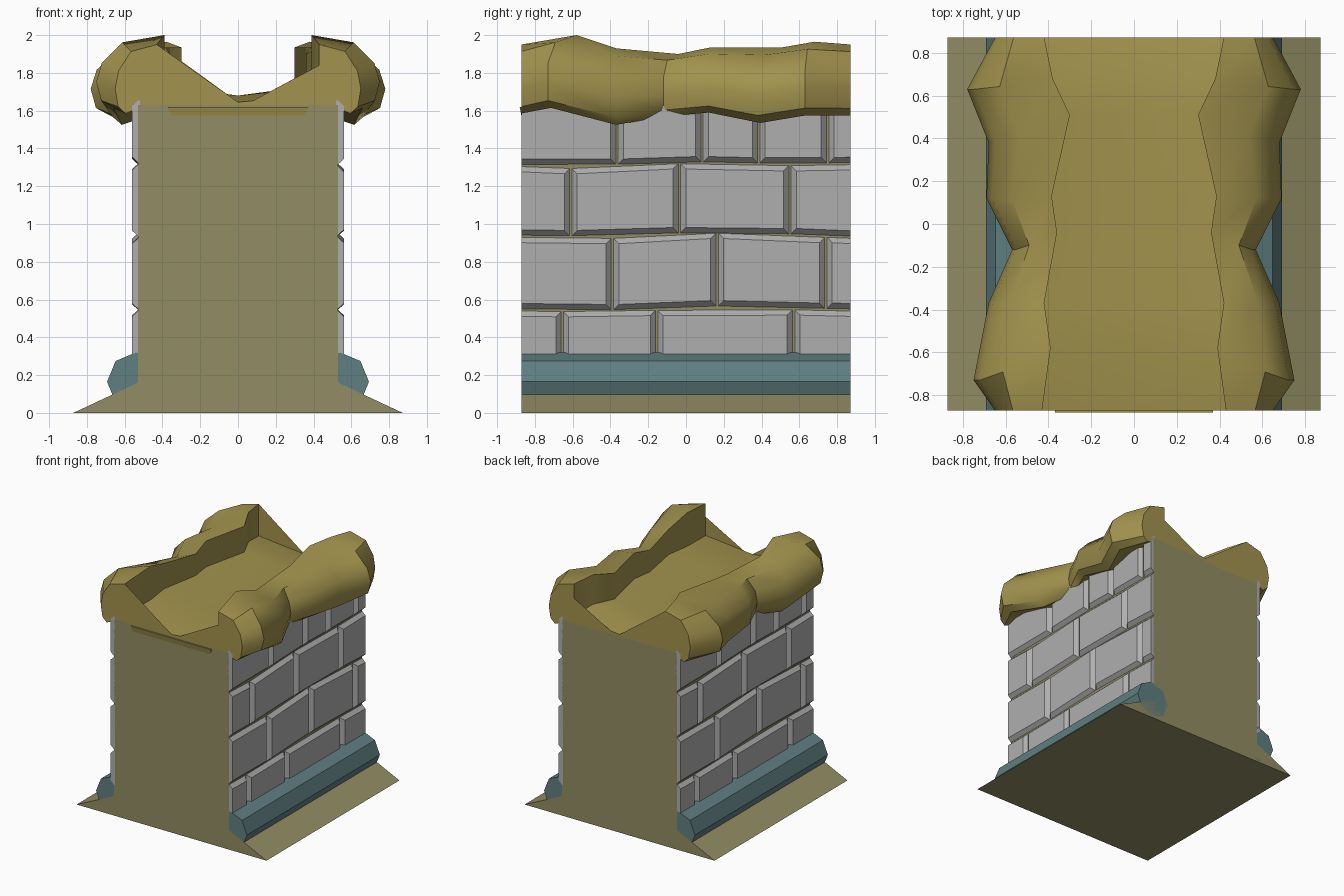
import bpy, bmesh, math
from mathutils import Vector

cube = bpy.data.objects.get("Cube")
if cube:
    bpy.data.objects.remove(cube)

END = 0.872   # half length of the wall along y
WALL = 0.53   # half thickness of the wall


def material(name, r, g, b):
    m = bpy.data.materials.new(name)
    m.use_nodes = True
    m.diffuse_color = (r, g, b, 1)
    bsdf = m.node_tree.nodes["Principled BSDF"]
    bsdf.inputs["Base Color"].default_value = (r, g, b, 1)
    bsdf.inputs["Roughness"].default_value = 0.9
    return m


EARTH = material("dull earth", 0.29, 0.265, 0.125)
MOSS = material("golden moss", 0.36, 0.29, 0.075)
STONE = material("grey stone", 0.43, 0.43, 0.43)
TEAL = material("teal trim", 0.115, 0.21, 0.22)


def finish(name, bm, mat, smooth=None):
    bmesh.ops.recalc_face_normals(bm, faces=bm.faces)
    me = bpy.data.meshes.new(name)
    bm.to_mesh(me)
    bm.free()
    ob = bpy.data.objects.new(name, me)
    bpy.context.collection.objects.link(ob)
    me.materials.append(mat)
    if smooth:
        bpy.ops.object.select_all(action="DESELECT")
        ob.select_set(True)
        bpy.context.view_layer.objects.active = ob
        bpy.ops.object.shade_smooth_by_angle(angle=math.radians(smooth))
    return ob


def loft(bm, rings):
    """Bridge closed rings of points and cap both ends."""
    loops = [[bm.verts.new(p) for p in ring] for ring in rings]
    for a, b in zip(loops, loops[1:]):
        for i in range(len(a)):
            j = (i + 1) % len(a)
            bm.faces.new((a[i], a[j], b[j], b[i]))
    bm.faces.new(loops[0])
    bm.faces.new(loops[-1])


def extrude_y(name, profile, mat):
    bm = bmesh.new()
    loft(bm, [[(x, y, z) for x, z in profile] for y in (-END, END)])
    return finish(name, bm, mat)


# Core wall with flared foot
half = [(0.872, 0), (WALL, 0.16), (WALL, 1.63)]
extrude_y("wall_core", half + [(-x, z) for x, z in reversed(half)], EARTH)

# Octagonal trim along each foot
for side, label in ((1, "left"), (-1, "right")):
    ring = [(side * 0.54 + 0.153 * math.cos(k * math.pi / 4),
             0.165 + 0.155 * math.sin(k * math.pi / 4)) for k in range(8)]
    extrude_y(label + "_foot_trim", ring, TEAL)


# Stone courses: uneven joint lines (y, z) and vertical joints between them
JOINTS = [
    [(-END, 0.25), (END, 0.25)],
    [(-END, 0.545), (-0.4, 0.54), (0.165, 0.56), (END, 0.545)],
    [(-END, 0.935), (-0.39, 0.93), (0.165, 0.957), (0.74, 0.935), (END, 0.93)],
    [(-END, 1.31), (-0.61, 1.30), (-0.035, 1.325), (0.55, 1.315), (END, 1.32)],
    [(-END, 1.66), (END, 1.66)],
]
SPLITS = [(-0.655, -0.155, 0.57), (-0.39, 0.165, 0.74),
          (-0.61, -0.035, 0.55), (-0.365, 0.085, 0.385, 0.75)]


def height(line, y):
    for (y0, z0), (y1, z1) in zip(line, line[1:]):
        if y <= y1:
            return z0 + (z1 - z0) * (y - y0) / (y1 - y0)
    return line[-1][1]


def stones(name, side):
    bm = bmesh.new()
    for low, high, splits in zip(JOINTS, JOINTS[1:], SPLITS):
        ys = (-END, *splits, END)
        for y0, y1 in zip(ys, ys[1:]):
            rings = []
            for x, inset in ((WALL - 0.01, 0.006), (WALL, 0.006), (0.56, 0.034)):
                a = y0 + (inset if y0 > -END else 0)
                b = y1 - (inset if y1 < END else 0)
                corners = [(a, height(low, y0) + inset), (b, height(low, y1) + inset),
                           (b, height(high, y1) - inset), (a, height(high, y0) - inset)]
                rings.append([(side * x, side * y, z) for y, z in corners])
            loft(bm, rings)
    return finish(name, bm, STONE)


stones("left_stones", 1)
stones("right_stones", -1)

# Lumpy cap: outer y, inner y, inner x, outer x, crest z, lower z
STATIONS = [
    (-END, -END, 0.43, 0.65, 1.95, 1.585),
    (-0.73, -0.58, 0.39, 0.75, 2.0, 1.615),
    (-0.37, -0.37, 0.42, 0.68, 1.93, 1.525),
    (-0.12, -0.04, 0.36, 0.57, 1.90, 1.57),
    (0.12, 0.13, 0.385, 0.69, 1.935, 1.59),
    (0.38, 0.51, 0.30, 0.68, 1.935, 1.535),
    (0.63, 0.68, 0.38, 0.78, 1.965, 1.575),
    (END, END, 0.42, 0.65, 1.95, 1.575),
]
# Roll shape: fraction across, fraction up
ROLL = [(0, 1), (0.62, 0.9), (0.92, 0.62), (1, 0.36), (0.93, 0.1), (0.75, 0)]


def cap_ring(yo, yi, xi, xo, top, low):
    dip = 0.035 if abs(yo) == END else 0
    pts = [Vector((xi, yi, 1.72 - dip))]
    for across, up in ROLL:
        pts.append(Vector((xi + (xo - xi) * across, yi + (yo - yi) * min(1, across * 1.2),
                           low + (top - low) * up)))
    pts.append(Vector((0.51, yo, low + 0.035)))
    mirrored = [Vector((-p.x, p.y, p.z)) for p in reversed(pts)]
    return [Vector((0, yi, 1.68 - dip))] + pts + [Vector((0, yo, 1.61))] + mirrored


bm = bmesh.new()
loft(bm, [cap_ring(*s) for s in STATIONS])
bmesh.ops.triangulate(bm, faces=[f for f in bm.faces if len(f.verts) > 4])
finish("mossy_cap", bm, MOSS, smooth=38)

# Thin sloping lip under the cap on the front
bm = bmesh.new()
loft(bm, [[(x, -END, 1.62), (x, -END - 0.009, 1.62), (x * 0.96, -END, 1.575)]
          for x in (-0.37, 0.37)])
finish("front_lip", bm, MOSS)
